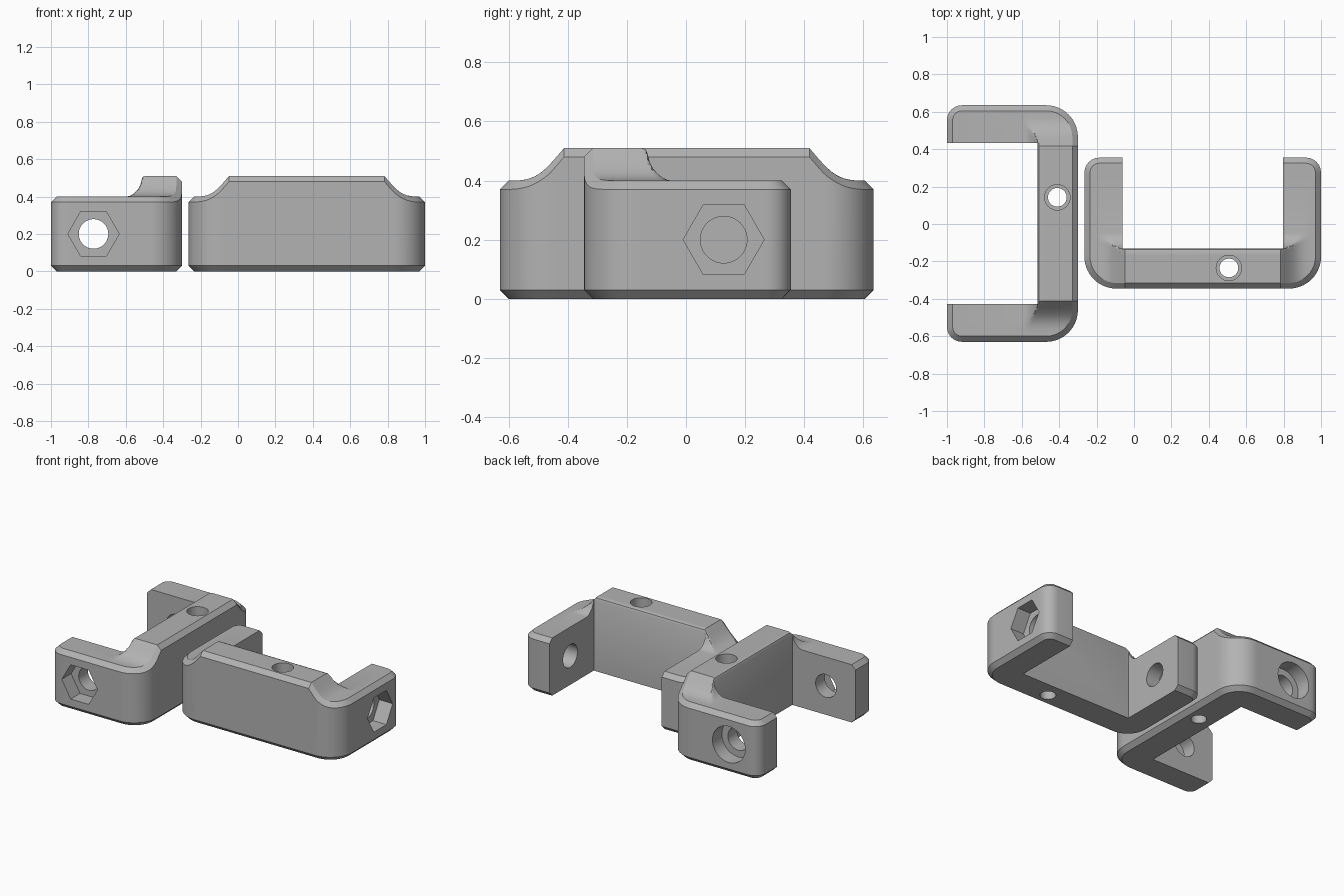
import bpy, bmesh, math

if "Cube" in bpy.data.objects:
    bpy.data.objects.remove(bpy.data.objects["Cube"])

grey = bpy.data.materials.new("plain grey")
grey.diffuse_color = (0.45, 0.45, 0.45, 1)
grey.use_nodes = True
grey.node_tree.nodes["Principled BSDF"].inputs["Base Color"].default_value = grey.diffuse_color

W, L = 0.6325, 0.70        # half width, arm length
IN, BACK = 0.43, 0.215     # inner arm face, inner beam face
CH = 0.03                  # outer edge chamfer
R_CORNER, R_TIP = 0.17, 0.08


def interp(table, x):
    if x <= table[0][0]:
        return table[0][1]
    for (x0, z0), (x1, z1) in zip(table, table[1:]):
        if x <= x1:
            return z0 + (z1 - z0) * (x - x0) / (x1 - x0)
    return table[-1][1]


# Top height: concave sweep towards each arm, and a filleted step behind the beam
SWEEP = [(0.415, 0.51), (0.46, 0.458), (0.48, 0.438), (0.50, 0.422),
         (0.52, 0.411), (0.545, 0.403), (0.575, 0.40)]
STEP = [(0.195, 0.51), (0.209, 0.505), (0.215, 0.49), (0.222, 0.462), (0.235, 0.438),
        (0.25, 0.422), (0.265, 0.41), (0.28, 0.403), (0.295, 0.40)]


def height(u, v):
    return min(interp(SWEEP, abs(u)), interp(STEP, v))


def stations():
    """Outer point, inset point and inner point along the U, from tip to tip."""
    half = [((IN, L), (IN, L - CH), (IN, 0.6))]
    for i in range(7):                                   # rounded tip corner
        a = math.pi / 2 * (1 - i / 6)
        c, s = math.cos(a), math.sin(a)
        cu, cv = W - R_TIP, L - R_TIP
        half.append(((cu + R_TIP * c, cv + R_TIP * s),
                     (cu + (R_TIP - CH) * c, cv + (R_TIP - CH) * s), (IN, 0.6)))
    for v in (0.59, 0.295, 0.28, 0.265, 0.25, 0.242, 0.235, 0.228, 0.222, 0.215, 0.19):
        half.append(((W, v), (W - CH, v), (IN, max(v, BACK))))
    for i in range(15):                                  # large outer corner
        a = -math.pi / 2 * i / 14
        c, s = math.cos(a), math.sin(a)
        cu, cv = W - R_CORNER, R_CORNER
        half.append(((cu + R_CORNER * c, cv + R_CORNER * s),
                     (cu + (R_CORNER - CH) * c, cv + (R_CORNER - CH) * s), (IN, BACK)))
    for u in (0.445, 0.43, 0.415):                       # beam
        half.append(((u, 0), (u, CH), (min(u, IN), BACK)))
    return half + [tuple((-u, v) for u, v in st) for st in reversed(half)]


ACROSS = (0, .1, .2, .3, .4, .5, .6, .7, .8, .892, .968, 1)


def body_mesh(place):
    bm = bmesh.new()
    rings = []
    for out, ins, inn in stations():
        pts = [(*inn, 0), (*ins, 0), (*out, CH), (*out, height(*ins) - CH)]
        for t in ACROSS:
            u, v = (ins[k] + (inn[k] - ins[k]) * t for k in (0, 1))
            pts.append((u, v, height(u, v)))
        rings.append([bm.verts.new(place(p)) for p in pts])
    n = len(rings[0])
    for a, b in zip(rings, rings[1:]):
        for i in range(n):
            j = (i + 1) % n
            bm.faces.new((a[i], a[j], b[j], b[i]))
    bm.faces.new(rings[0])
    bm.faces.new(rings[-1])
    bmesh.ops.remove_doubles(bm, verts=bm.verts, dist=1e-5)
    return bm


def prism(place, axis, centre, r, n, lo, hi):
    """Hole cutter along the local u or z axis."""
    bm = bmesh.new()
    ends = []
    for d in (lo, hi):
        ring = []
        for i in range(n):
            a = 2 * math.pi * i / n
            p, q = centre[0] + r * math.cos(a), centre[1] + r * math.sin(a)
            ring.append(bm.verts.new(place((d, p, q) if axis == "u" else (p, q, d))))
        ends.append(ring)
        bm.faces.new(ring)
    for i in range(n):
        j = (i + 1) % n
        bm.faces.new((ends[0][i], ends[0][j], ends[1][j], ends[1][i]))
    return bm


def to_object(name, bm):
    bmesh.ops.recalc_face_normals(bm, faces=bm.faces)
    me = bpy.data.meshes.new(name)
    bm.to_mesh(me)
    bm.free()
    ob = bpy.data.objects.new(name, me)
    bpy.context.collection.objects.link(ob)
    return ob


def bracket(name, place, nut_side):
    ob = to_object(name, body_mesh(place))
    ob.data.materials.append(grey)
    bolt, screw = (0.4725, 0.2), (0.14, 0.11)
    s = nut_side
    cuts = [
        ("u", bolt, 0.079, 40, -0.8, 0.8),               # bolt hole through both arms
        ("u", bolt, 0.137, 6, s * 0.53, s * 0.8),        # hexagonal nut pocket
        ("u", bolt, 0.125, 48, -s * 0.53, -s * 0.8),     # round bolt head pocket
        ("z", screw, 0.05, 32, -0.2, 0.8),               # screw hole in the beam
        ("z", screw, 0.068, 32, 0.25, 0.8),              # screw head pocket
    ]
    bpy.ops.object.select_all(action="DESELECT")
    bpy.context.view_layer.objects.active = ob
    ob.select_set(True)
    for c in cuts:
        cutter = to_object("hole_cutter", prism(place, *c))
        cutter.hide_render = True
        mod = ob.modifiers.new("hole", "BOOLEAN")
        mod.operation, mod.solver, mod.object = "DIFFERENCE", "EXACT", cutter
        bpy.ops.object.modifier_apply(modifier=mod.name)
        bpy.data.objects.remove(cutter)
    bpy.ops.object.shade_smooth_by_angle(angle=math.radians(25))


bracket("right_bracket", lambda p: (p[0] + 0.3675, p[1] - 0.345, p[2]), 1)
bracket("left_bracket", lambda p: (-0.30 - p[1], p[0] + 0.0025, p[2]), -1)
